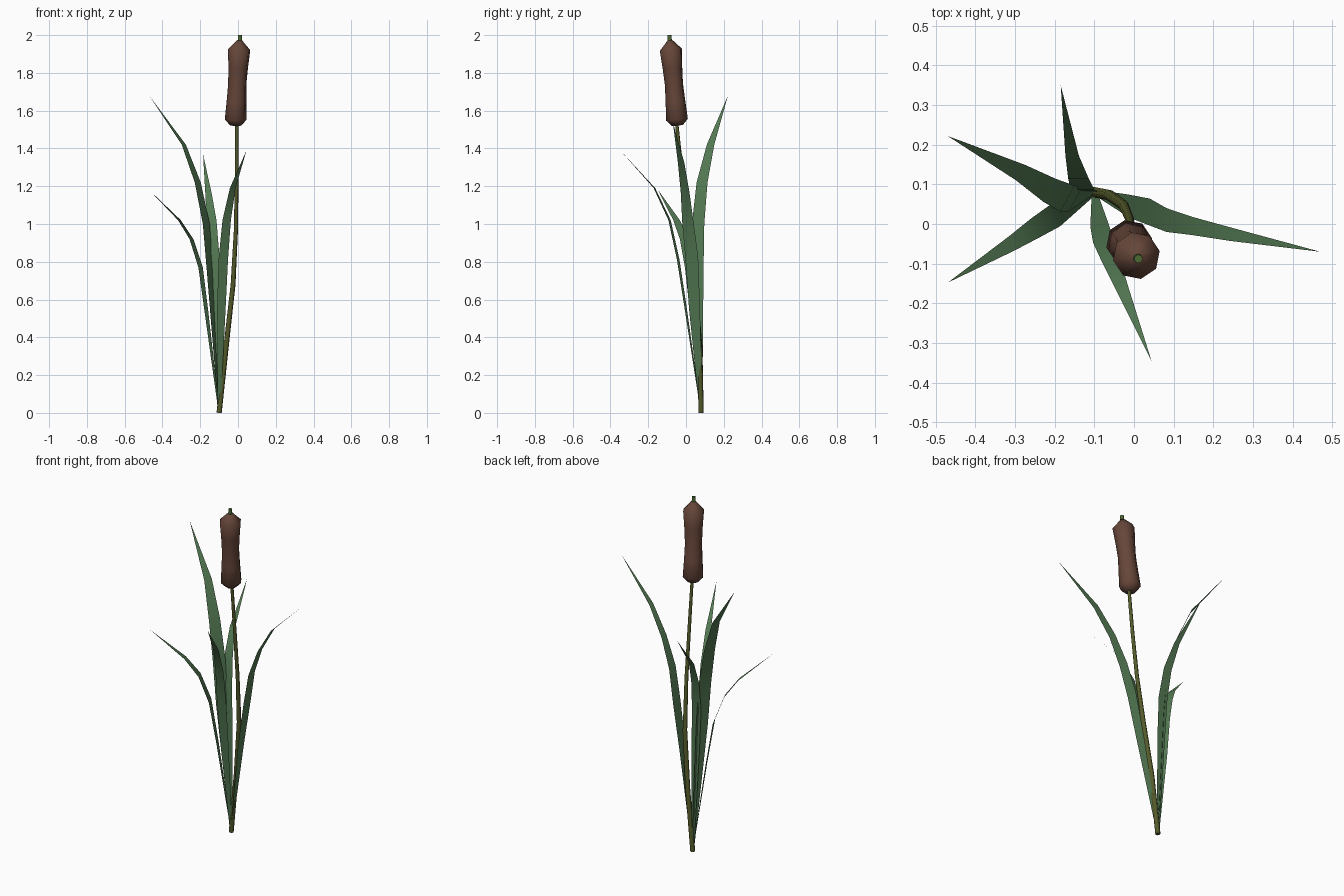
import bpy, bmesh, math
from mathutils import Vector

if "Cube" in bpy.data.objects:
    bpy.data.objects.remove(bpy.data.objects["Cube"])


def material(name, rgb):
    m = bpy.data.materials.new(name)
    lin = [((c / 255 + 0.055) / 1.055) ** 2.4 for c in rgb]
    m.diffuse_color = (*lin, 1)
    m.use_nodes = True
    m.node_tree.nodes["Principled BSDF"].inputs["Base Color"].default_value = m.diffuse_color
    return m


LEAF = material("leaf green", (84, 122, 84))
STEM = material("stem olive", (84, 90, 42))
TIP = material("tip green", (78, 108, 52))
BROWN = material("seed head brown", (102, 70, 57))


def finish(bm, name, mat, angle):
    me = bpy.data.meshes.new(name)
    bm.to_mesh(me)
    bm.free()
    me.materials.append(mat)
    ob = bpy.data.objects.new(name, me)
    bpy.context.collection.objects.link(ob)
    bpy.ops.object.select_all(action='DESELECT')
    ob.select_set(True)
    bpy.context.view_layer.objects.active = ob
    bpy.ops.object.shade_smooth_by_angle(angle=math.radians(angle))
    return ob


def tube(name, path, sides, mat):
    """Sweep a ring along (x, y, z, radius) points, with closed ends."""
    bm = bmesh.new()
    pts = [Vector(p[:3]) for p in path]
    rings = []
    for i, p in enumerate(pts):
        t = (pts[min(i + 1, len(pts) - 1)] - pts[max(i - 1, 0)]).normalized()
        u = Vector((0, 1, 0)).cross(t).normalized()
        v = t.cross(u)
        ring = []
        for k in range(sides):
            a = 2 * math.pi * (k + 0.25) / sides
            ring.append(bm.verts.new(p + path[i][3] * (u * math.cos(a) + v * math.sin(a))))
        rings.append(ring)
    for a, b in zip(rings, rings[1:]):
        for k in range(sides):
            n = (k + 1) % sides
            bm.faces.new((a[k], a[n], b[n], b[k]))
    bm.faces.new(rings[0][::-1])
    bm.faces.new(rings[-1])
    return finish(bm, name, mat, 60)


def leaf(name, azimuth, path):
    """Flat blade along (x, y, z, width) points, spread across its azimuth."""
    a = math.radians(azimuth)
    side = Vector((-math.sin(a), math.cos(a), 0))
    bm = bmesh.new()
    prev = None
    for x, y, z, w in [(-0.10, 0.08, 0.0, 0.014)] + path:
        p = Vector((x, y, z))
        if w:
            cur = [bm.verts.new(p - side * w / 2), bm.verts.new(p + side * w / 2)]
        else:
            cur = [bm.verts.new(p)]
        if prev:
            bm.faces.new(prev[::-1] + cur)
        prev = cur
    return finish(bm, name, LEAF, 60)


# Curved stem
tube("stem", [(-0.10, 0.08, 0, 0.014), (-0.063, 0.073, 0.35, 0.014),
              (-0.026, 0.047, 0.68, 0.013), (-0.011, 0.012, 0.97, 0.011),
              (-0.007, -0.020, 1.25, 0.010), (-0.006, -0.050, 1.54, 0.009)], 8, STEM)

# Brown seed head, slightly waisted
tube("seed_head", [(-0.013, -0.045, 1.522, 0.030), (-0.012, -0.048, 1.553, 0.059),
                   (-0.008, -0.056, 1.650, 0.053), (-0.004, -0.064, 1.740, 0.049),
                   (0.001, -0.072, 1.830, 0.053), (0.006, -0.080, 1.922, 0.060),
                   (0.009, -0.085, 1.972, 0.014)], 8, BROWN)

# Small spike above the head
tube("spike_tip", [(0.009, -0.085, 1.95, 0.012), (0.011, -0.088, 2.0, 0.011)], 8, TIP)

# Five arching leaves
leaf("leaf_back_left", 151, [(-0.148, 0.062, 0.75, 0.070), (-0.168, 0.064, 1.00, 0.075),
                             (-0.213, 0.085, 1.22, 0.066), (-0.287, 0.130, 1.42, 0.045),
                             (-0.47, 0.222, 1.68, 0)])
leaf("leaf_front_left", 203, [(-0.165, 0.045, 0.52, 0.050), (-0.198, 0.022, 0.77, 0.060),
                              (-0.246, -0.008, 0.92, 0.053), (-0.310, -0.050, 1.02, 0.038),
                              (-0.47, -0.148, 1.18, 0)])
leaf("leaf_back", 90, [(-0.120, 0.083, 0.60, 0.052), (-0.130, 0.087, 0.85, 0.060),
                       (-0.140, 0.114, 1.02, 0.052), (-0.156, 0.172, 1.16, 0.034),
                       (-0.185, 0.35, 1.37, 0)])
leaf("leaf_right", 0, [(-0.012, 0.045, 0.55, 0.058), (0.040, 0.030, 0.83, 0.068),
                       (0.082, 0.010, 1.01, 0.060), (0.147, -0.005, 1.17, 0.046),
                       (0.245, -0.026, 1.325, 0.034), (0.47, -0.07, 1.54, 0)])
leaf("leaf_front", 285, [(-0.088, -0.001, 0.55, 0.046), (-0.078, -0.041, 0.81, 0.052),
                         (-0.060, -0.087, 1.02, 0.046), (-0.028, -0.167, 1.19, 0.031),
                         (0.045, -0.348, 1.39, 0)])
